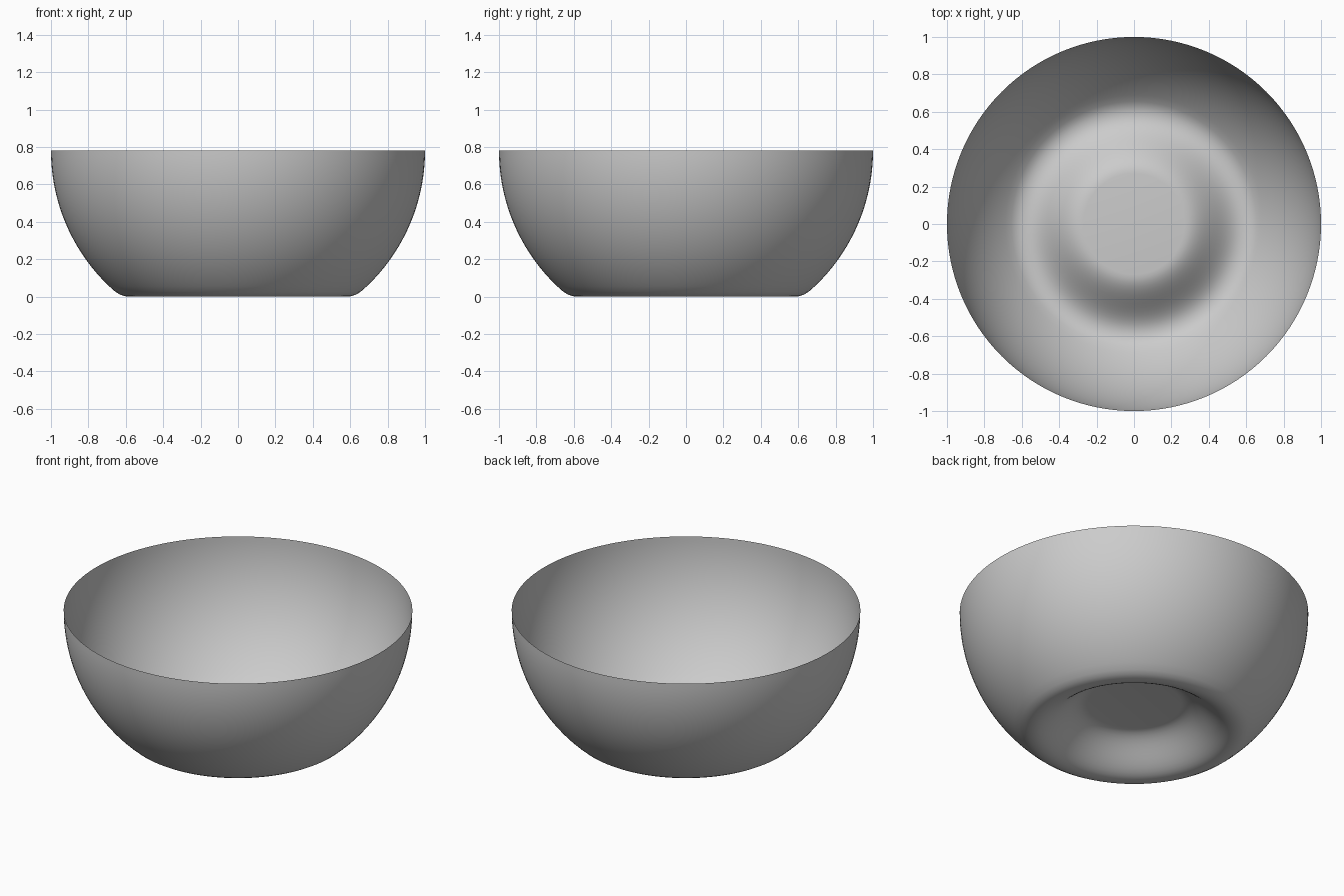
import bpy, bmesh, math

if "Cube" in bpy.data.objects:
    bpy.data.objects.remove(bpy.data.objects["Cube"])

RIM = 0.78
SEGMENTS = 128

# Dimpled base: flat disc, smooth slope down to the standing ring
profile = [(0.0, 0.175), (0.27, 0.175)]
for i in range(1, 15):
    t = i / 14
    profile.append((0.27 + 0.31 * t, 0.175 * (0.5 + 0.5 * math.cos(math.pi * t))))
profile += [(0.605, 0.002), (0.63, 0.01), (0.655, 0.025)]

# Spherical wall up to the open rim
for i in range(25):
    a = math.radians(46.5 * (1 - i / 24))
    profile.append((math.cos(a), RIM - math.sin(a)))

# Spin the profile into a thin bowl
bm = bmesh.new()
verts = [bm.verts.new((r, 0, z)) for r, z in profile]
edges = [bm.edges.new(pair) for pair in zip(verts, verts[1:])]
bmesh.ops.spin(bm, geom=verts + edges, cent=(0, 0, 0), axis=(0, 0, 1),
               angle=2 * math.pi, steps=SEGMENTS, use_duplicate=False)
bmesh.ops.remove_doubles(bm, verts=bm.verts, dist=1e-4)
bmesh.ops.recalc_face_normals(bm, faces=bm.faces)
mesh = bpy.data.meshes.new("bowl")
bm.to_mesh(mesh)
bm.free()
bowl = bpy.data.objects.new("bowl", mesh)
bpy.context.collection.objects.link(bowl)
bpy.context.view_layer.objects.active = bowl
bowl.select_set(True)
bpy.ops.object.shade_smooth_by_angle(angle=math.radians(50))
